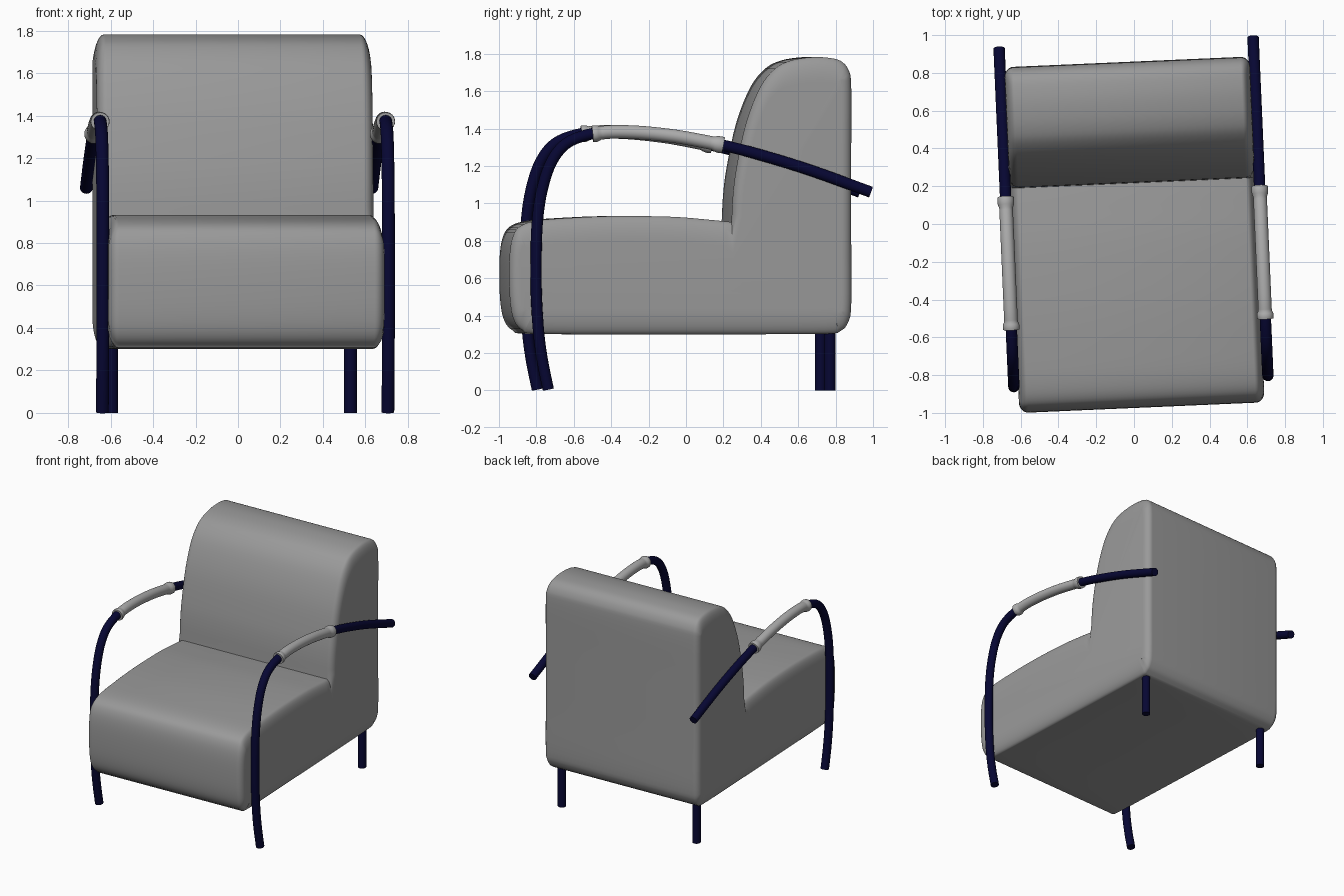
import bpy, bmesh
from math import sin, cos, pi, radians
from mathutils import Vector

if "Cube" in bpy.data.objects:
    bpy.data.objects.remove(bpy.data.objects["Cube"])

TURN = radians(2.5)  # the whole chair is turned slightly about z


def colour(name, rgb):
    m = bpy.data.materials.new(name)
    m.diffuse_color = (*rgb, 1)
    m.use_nodes = True
    m.node_tree.nodes["Principled BSDF"].inputs["Base Color"].default_value = m.diffuse_color
    return m


navy = colour("navy", (0.002, 0.002, 0.033))
grey = colour("grey_fabric", (0.32, 0.32, 0.32))
light = colour("grey_sleeve", (0.42, 0.42, 0.42))


def spline(points, steps):
    """Catmull-Rom curve through (y, z) points."""
    p = [Vector(q) for q in points]
    p = [2 * p[0] - p[1]] + p + [2 * p[-1] - p[-2]]
    out = []
    for i in range(1, len(p) - 2):
        a, b, c, d = p[i - 1:i + 3]
        for k in range(steps):
            t = k / steps
            out.append(0.5 * (2 * b + (c - a) * t + (2 * a - 5 * b + 4 * c - d) * t ** 2
                              + (3 * b - a - 3 * c + d) * t ** 3))
    return out + [p[-2]]


def tangents(pts):
    n = len(pts)
    return [(pts[min(i + 1, n - 1)] - pts[max(i - 1, 0)]).normalized() for i in range(n)]


def loft(name, rings, material):
    """Skin a list of equal-length vertex rings and cap both ends."""
    bm = bmesh.new()
    rows = [[bm.verts.new(v) for v in ring] for ring in rings]
    n = len(rows[0])
    for a, b in zip(rows, rows[1:]):
        for i in range(n):
            j = (i + 1) % n
            bm.faces.new((a[i], a[j], b[j], b[i]))
    bm.faces.new(rows[0][::-1])
    bm.faces.new(rows[-1])
    bmesh.ops.recalc_face_normals(bm, faces=bm.faces)
    mesh = bpy.data.meshes.new(name)
    bm.to_mesh(mesh)
    bm.free()
    ob = bpy.data.objects.new(name, mesh)
    bpy.context.collection.objects.link(ob)
    mesh.materials.append(material)
    ob.rotation_euler.z = TURN
    bpy.ops.object.select_all(action='DESELECT')
    ob.select_set(True)
    bpy.context.view_layer.objects.active = ob
    bpy.ops.object.shade_smooth_by_angle(angle=radians(40))
    return ob


def tube(name, x, path, radius, material, sides=24):
    """Round tube along a path in the plane x = const; radius is a function of 0..1."""
    rings = []
    for i, (p, t) in enumerate(zip(path, tangents(path))):
        r = radius(i / (len(path) - 1))
        rings.append([(x + r * cos(a), p.x - t.y * r * sin(a), p.y + t.x * r * sin(a))
                      for a in (2 * pi * k / sides for k in range(sides))])
    return loft(name, rings, material)


# Upholstered body: side profile (y, z) starting and ending at the seat/back crease
profile = spline([
    (0.217, 0.90), (0.225, 1.05), (0.245, 1.20), (0.295, 1.43), (0.37, 1.62), (0.45, 1.72),
    (0.53, 1.762), (0.63, 1.78), (0.72, 1.78), (0.80, 1.762), (0.845, 1.71), (0.858, 1.62),
    (0.858, 1.3), (0.858, 0.8), (0.858, 0.46), (0.842, 0.365), (0.80, 0.317), (0.72, 0.302),
    (0.3, 0.30), (-0.3, 0.30), (-0.82, 0.302), (-0.90, 0.32), (-0.945, 0.37), (-0.966, 0.46),
    (-0.973, 0.6), (-0.969, 0.74), (-0.95, 0.83), (-0.91, 0.88), (-0.82, 0.908),
    (-0.65, 0.922), (-0.4, 0.932), (-0.1, 0.928), (0.1, 0.912), (0.217, 0.90)], 4)
inner = [Vector((p.x + t.y * 0.055, p.y - t.x * 0.14)) for p, t in zip(profile, tangents(profile))]
inner[0] = Vector((0.225, 0.71))
profile, inner = profile[:-1], inner[:-1]

# Softly domed sides: rings shrink from the rim profile to the inner profile
half = []
for k in range(9):
    a = k / 8 * pi / 2
    half.append((0.602 + 0.048 * sin(a), 1 - cos(a)))
sections = [(-x, f) for x, f in reversed(half)] + half
loft("seat_and_back",
     [[(x, *p.lerp(q, f)) for p, q in zip(profile, inner)] for x, f in sections], grey)

# Bent tube arms that also form the front legs, with padded sleeves
arm_path = spline([
    (-0.766, 0.004), (-0.796, 0.15), (-0.817, 0.3), (-0.83, 0.5), (-0.832, 0.7), (-0.825, 0.9),
    (-0.80, 1.07), (-0.75, 1.22), (-0.67, 1.32), (-0.55, 1.368), (-0.42, 1.382), (-0.27, 1.378),
    (-0.1, 1.36), (0.17, 1.31), (0.4, 1.25), (0.65, 1.172), (0.96, 1.06)], 5)
sleeve_path = spline([(-0.53, 1.371), (-0.42, 1.382), (-0.27, 1.378), (-0.1, 1.36),
                      (0.03, 1.338), (0.17, 1.31)], 10)


def sleeve_radius(t):
    d = min(t, 1 - t)  # flared lip at both ends
    return 0.036 + 0.009 * max(0, 1 - (abs(d - 0.025) / 0.055) ** 2)


for side, s in (("left", -1), ("right", 1)):
    tube(f"arm_tube_{side}", s * 0.673, arm_path, lambda t: 0.03, navy)
    tube(f"arm_sleeve_{side}", s * 0.673, sleeve_path, sleeve_radius, light)
    # Straight back leg
    tube(f"back_leg_{side}", s * 0.563, [Vector((0.745, 0)), Vector((0.745, 0.34))],
         lambda t: 0.03, navy)
